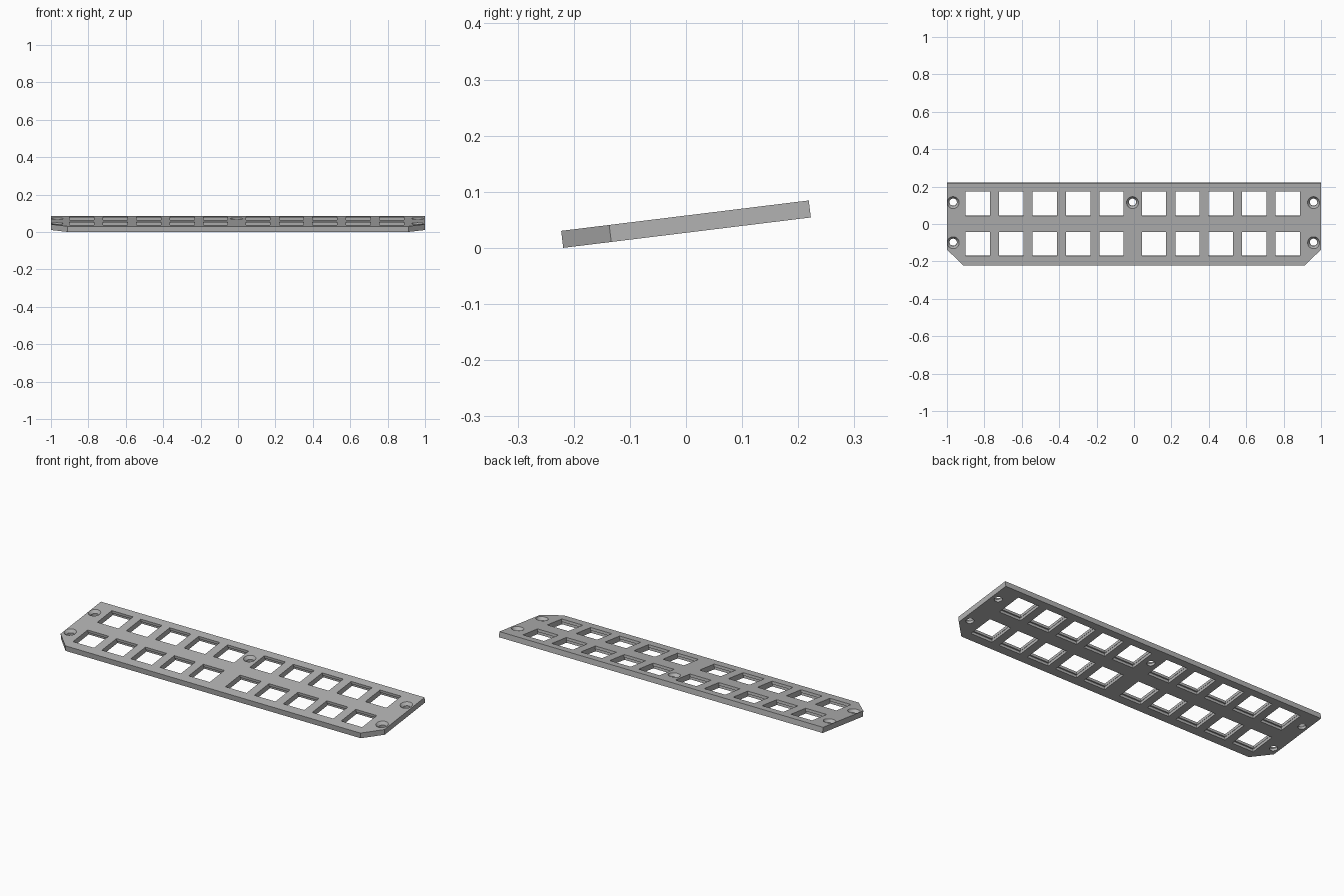
import bpy, bmesh, math
from mathutils import Matrix, Vector

cube = bpy.data.objects.get("Cube")
if cube:
    bpy.data.objects.remove(cube, do_unlink=True)

TILT = math.radians(7)
LENGTH, THICK = 0.4446, 0.0305
WINDOW = 0.13
ROWS = (0.111, -0.105)
COLUMNS = [start + i * 0.1787 for start in (-0.835, 0.107) for i in range(5)]
SCREWS = [(-0.967, 0.117), (-0.008, 0.117), (0.96, 0.117), (-0.967, -0.099), (0.96, -0.099)]

grey = bpy.data.materials.new("plate grey")
grey.use_nodes = True
colour = (0.45, 0.45, 0.45, 1)
grey.diffuse_color = colour
grey.node_tree.nodes["Principled BSDF"].inputs["Base Color"].default_value = colour


def make_object(name, bm):
    bmesh.ops.recalc_face_normals(bm, faces=bm.faces)
    mesh = bpy.data.meshes.new(name)
    bm.to_mesh(mesh)
    bm.free()
    mesh.materials.append(grey)
    obj = bpy.data.objects.new(name, mesh)
    bpy.context.collection.objects.link(obj)
    return obj


def box_cutters(name, width, depth, bottom, top):
    bm = bmesh.new()
    for x in COLUMNS:
        for y in ROWS:
            place = Matrix.Translation((x, y, (bottom + top) / 2))
            size = Matrix.Diagonal((width, depth, top - bottom, 1))
            bmesh.ops.create_cube(bm, size=1, matrix=place @ size)
    return make_object(name, bm)


def round_cutters(name, r_bottom, r_top, bottom, top):
    bm = bmesh.new()
    for x, y in SCREWS:
        bmesh.ops.create_cone(bm, cap_ends=True, segments=32, radius1=r_bottom, radius2=r_top,
                              depth=top - bottom,
                              matrix=Matrix.Translation((x, y, (bottom + top) / 2)))
    return make_object(name, bm)


# Plate outline with clipped front corners, extruded to thickness
half = LENGTH / 2
right_side = [(0.912, -half), (1, -0.136), (1, half)]
outline = right_side + [(-x, y) for x, y in reversed(right_side)]
bm = bmesh.new()
base = bm.faces.new([bm.verts.new((x, y, -THICK / 2)) for x, y in outline])
top = bmesh.ops.extrude_face_region(bm, geom=[base])["geom"]
bmesh.ops.translate(bm, vec=Vector((0, 0, THICK)),
                    verts=[g for g in top if isinstance(g, bmesh.types.BMVert)])
plate = make_object("mounting_plate", bm)

# Square windows with clip ledges underneath, countersunk screw holes
cutters = [
    box_cutters("window_cutter", WINDOW, WINDOW, -0.05, 0.05),
    box_cutters("ledge_cutter", WINDOW + 0.003, WINDOW + 0.014, -0.05, 0.0),
    round_cutters("screw_shaft_cutter", 0.02, 0.02, -0.05, 0.05),
    round_cutters("countersink_cutter", 0.02, 0.0325, -0.001, THICK / 2 + 0.0005),
]
for cutter in cutters:
    cutter.hide_render = True
    mod = plate.modifiers.new(cutter.name, "BOOLEAN")
    mod.operation = "DIFFERENCE"
    mod.solver = "EXACT"
    mod.object = cutter

# Bake the cuts and discard the cutters
graph = bpy.context.evaluated_depsgraph_get()
cut_mesh = bpy.data.meshes.new_from_object(plate.evaluated_get(graph))
plate.modifiers.clear()
plate.data = cut_mesh
for cutter in cutters:
    bpy.data.objects.remove(cutter, do_unlink=True)

# Tilt the plate and rest its front edge on the floor
height = LENGTH * math.sin(TILT) + THICK * math.cos(TILT)
plate.data.transform(Matrix.Translation((0, 0, height / 2)) @ Matrix.Rotation(TILT, 4, "X"))

bpy.context.view_layer.objects.active = plate
plate.select_set(True)
bpy.ops.object.shade_smooth_by_angle(angle=math.radians(25))
